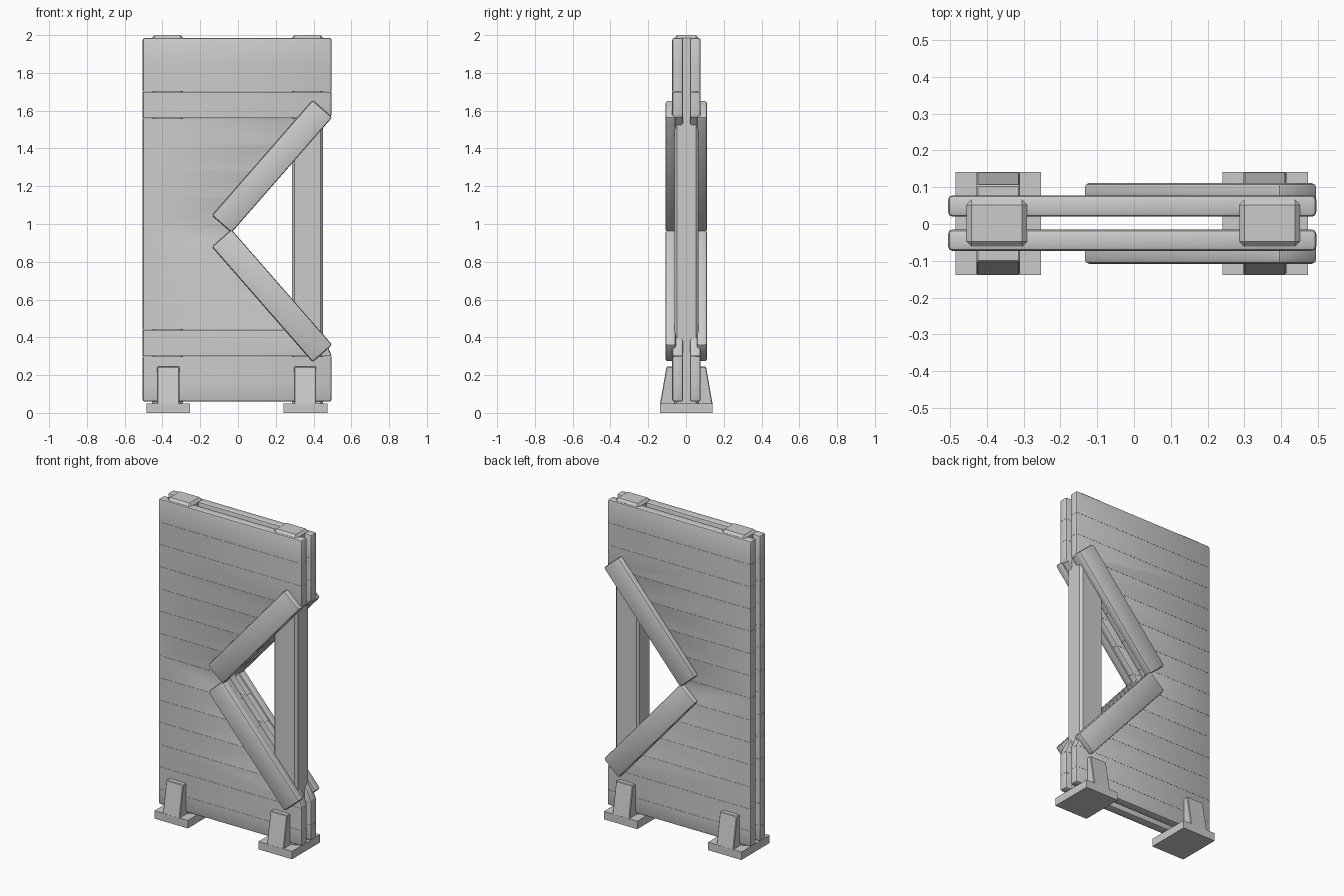
import bpy, bmesh, math
from mathutils import Vector, Matrix

if "Cube" in bpy.data.objects:
    bpy.data.objects.remove(bpy.data.objects["Cube"])


def finish(bm, name):
    bmesh.ops.recalc_face_normals(bm, faces=bm.faces[:])
    me = bpy.data.meshes.new(name)
    bm.to_mesh(me)
    bm.free()
    ob = bpy.data.objects.new(name, me)
    bpy.context.collection.objects.link(ob)
    bpy.context.view_layer.objects.active = ob
    bpy.ops.object.select_all(action='DESELECT')
    ob.select_set(True)
    bpy.ops.object.shade_smooth_by_angle(angle=math.radians(30))
    return ob


def bevel(bm, width, segments=2):
    if width:
        bmesh.ops.bevel(bm, geom=bm.edges[:], offset=width, segments=segments,
                        profile=0.5, affect='EDGES')


def extrude_profile(points, vec):
    """Closed solid from a list of 3D points swept along vec."""
    bm = bmesh.new()
    face = bm.faces.new([bm.verts.new(p) for p in points])
    res = bmesh.ops.extrude_face_region(bm, geom=[face], use_keep_orig=True)
    verts = [g for g in res['geom'] if isinstance(g, bmesh.types.BMVert)]
    bmesh.ops.translate(bm, verts=verts, vec=vec)
    bmesh.ops.recalc_face_normals(bm, faces=bm.faces[:])
    return bm


def box(name, lo, hi, width=0.0, segments=2):
    lo, hi = Vector(lo), Vector(hi)
    bm = bmesh.new()
    bmesh.ops.create_cube(bm, size=1, matrix=Matrix.Translation((lo + hi) / 2)
                          @ Matrix.Diagonal((*(hi - lo), 1)))
    bevel(bm, width, segments)
    return finish(bm, name)


# Plank walls: notched outline, sliced into horizontal boards
OUTLINE = [(-0.505, 0.06), (0.495, 0.06), (0.495, 0.305), (0.47, 0.365),
           (0.415, 0.447), (-0.04, 0.9625), (0.43, 1.502), (0.495, 1.57),
           (0.495, 1.985), (-0.505, 1.985)]
SEAMS = [0.0] + [0.16 + 0.14 * i for i in range(13)] + [2.1]
GAP = 0.0004


def plank_wall(name, y0, y1):
    panel = extrude_profile([(x, y0, z) for x, z in OUTLINE], (0, y1 - y0, 0))
    bevel(panel, 0.012)
    for i, (a, b) in enumerate(zip(SEAMS, SEAMS[1:])):
        bm = panel.copy()
        for z, n in ((a + GAP, -1), (b - GAP, 1)):
            bmesh.ops.bisect_plane(bm, geom=bm.verts[:] + bm.edges[:] + bm.faces[:],
                                   plane_co=(0, 0, z), plane_no=(0, 0, n),
                                   clear_outer=True)
            rim = [e for e in bm.edges if e.is_boundary]
            if rim:
                bmesh.ops.holes_fill(bm, edges=rim, sides=0)
        finish(bm, f"{name}_plank_{i + 1}")
    panel.free()


plank_wall("front_wall", -0.073, -0.015)
plank_wall("back_wall", 0.02, 0.078)


# Diagonal trim boards along the notch, front and back
def brace(name, p, q, y0, y1, width=0.138):
    p, q = Vector((p[0], 0, p[1])), Vector((q[0], 0, q[1]))
    d = (q - p).normalized()
    n = Vector((-d.z, 0, d.x)) * width / 2
    pts = [v + Vector((0, y0, 0)) for v in (p - n, q - n, q + n, p + n)]
    bm = extrude_profile(pts, (0, y1 - y0, 0))
    bevel(bm, 0.011)
    finish(bm, name)


for side, y0, y1 in (("front", -0.108, -0.054), ("back", 0.058, 0.111)):
    brace(f"{side}_upper_brace", (-0.086, 1.0), (0.447, 1.61), y0, y1)
    brace(f"{side}_lower_brace", (-0.086, 0.925), (0.447, 0.315), y0, y1)

# Posts between the walls, each on a foot plate with a tapered block
for side, px, fx, wx in (("left", (-0.455, -0.29), (-0.485, -0.253), (-0.428, -0.31)),
                         ("right", (0.286, 0.451), (0.24, 0.473), (0.297, 0.414))):
    box(f"{side}_post", (px[0], -0.061, 0.03), (px[1], 0.066, 2.0), 0.014, 1)
    box(f"{side}_foot_plate", (fx[0], -0.138, 0), (fx[1], 0.141, 0.05))
    profile = [(-0.138, 0.045), (0.141, 0.045), (0.106, 0.245), (-0.103, 0.245)]
    bm = extrude_profile([(wx[0], y, z) for y, z in profile], (wx[1] - wx[0], 0, 0))
    bevel(bm, 0.004, 1)
    finish(bm, f"{side}_foot_block")
